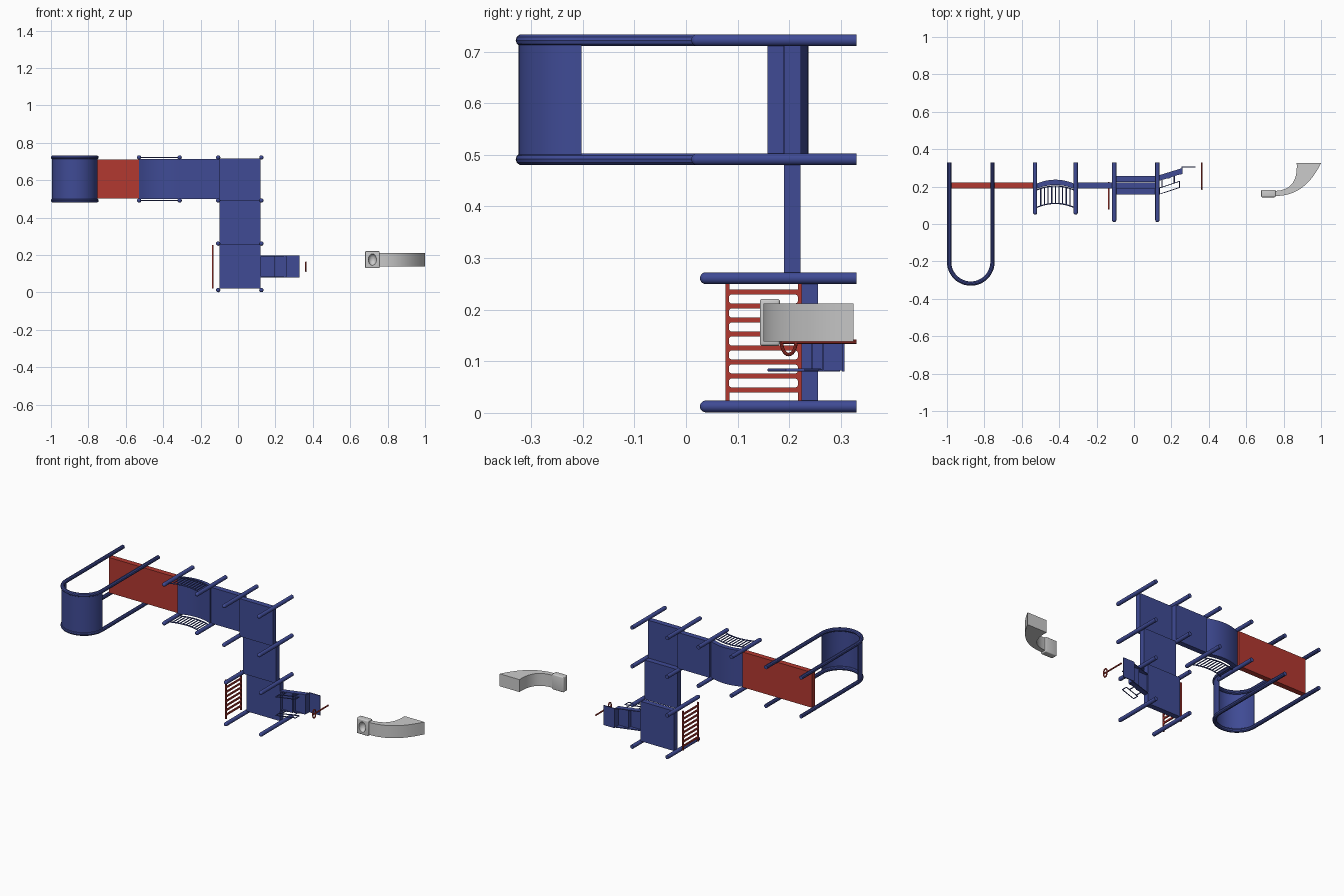
import bpy, bmesh, math
from mathutils import Matrix

if "Cube" in bpy.data.objects:
    bpy.data.objects.remove(bpy.data.objects["Cube"])


def mat(name, c):
    m = bpy.data.materials.new(name)
    m.diffuse_color = (*c, 1)
    m.use_nodes = True
    m.node_tree.nodes["Principled BSDF"].inputs["Base Color"].default_value = m.diffuse_color
    return m


BLUE = mat("blue_paint", (0.05, 0.07, 0.30))
RED = mat("red_paint", (0.45, 0.04, 0.03))


def add(name, mesh, m=None, smooth=False):
    ob = bpy.data.objects.new(name, mesh)
    bpy.context.collection.objects.link(ob)
    if m:
        mesh.materials.clear()
        mesh.materials.append(m)
    if smooth:
        bpy.ops.object.select_all(action='DESELECT')
        ob.select_set(True)
        bpy.context.view_layer.objects.active = ob
        bpy.ops.object.shade_smooth_by_angle(angle=math.radians(35))
    return ob


def from_bm(name, bm, m=None, smooth=False):
    bmesh.ops.recalc_face_normals(bm, faces=bm.faces)
    me = bpy.data.meshes.new(name)
    bm.to_mesh(me)
    bm.free()
    return add(name, me, m, smooth)


def box(name, lo, hi, m=None, bevel=0):
    bm = bmesh.new()
    bmesh.ops.create_cube(bm, size=1)
    for v in bm.verts:
        v.co = [(a + b) / 2 + c * (b - a) for a, b, c in zip(lo, hi, v.co)]
    if bevel:
        bmesh.ops.bevel(bm, geom=bm.edges[:], offset=bevel, segments=3,
                        profile=0.5, affect='EDGES')
    return from_bm(name, bm, m, bool(bevel))


def prism(name, pts, z0, z1, m=None, smooth=False):
    # xy outline extruded along z
    bm = bmesh.new()
    f = bm.faces.new([bm.verts.new((x, y, z0)) for x, y in pts])
    r = bmesh.ops.extrude_face_region(bm, geom=[f])
    for v in r['geom']:
        if isinstance(v, bmesh.types.BMVert):
            v.co.z = z1
    return from_bm(name, bm, m, smooth)


def curve_mesh(name, loops, m, cyclic=False, bevel=0, plate=0):
    # tubes along 3D paths, or a filled 2D plate with holes
    cu = bpy.data.curves.new(name, 'CURVE')
    cu.dimensions = '2D' if plate else '3D'
    cu.fill_mode = 'BOTH' if plate else 'FULL'
    cu.bevel_depth, cu.bevel_resolution, cu.extrude = bevel, 3, plate
    cu.use_fill_caps = not plate
    for pts in loops:
        s = cu.splines.new('POLY')
        s.points.add(len(pts) - 1)
        for p, c in zip(s.points, pts):
            p.co = (*c, 1)
        s.use_cyclic_u = cyclic
    tmp = bpy.data.objects.new("tmp", cu)
    me = bpy.data.meshes.new_from_object(tmp)
    bpy.data.objects.remove(tmp)
    return add(name, me, m, True)


R, GROUND = 0.0115, 0.33
Z = [0.0125, 0.261, 0.4915, 0.722]


# posts with domed caps (the top of the playground points to -y)
def post(x, z, y):
    bm = bmesh.new()
    rot = Matrix.Rotation(math.pi / 2, 4, 'X')
    bmesh.ops.create_cone(bm, cap_ends=True, segments=20, radius1=R, radius2=R,
                          depth=GROUND - y - R,
                          matrix=Matrix.Translation((x, (GROUND + y + R) / 2, z)) @ rot)
    bmesh.ops.create_uvsphere(bm, u_segments=20, v_segments=10, radius=R,
                              matrix=Matrix.Translation((x, y + R, z)) @ rot)
    from_bm("post", bm, BLUE, True)


for z in Z:
    for x in (-0.106, 0.125):
        post(x, z, 0.01 if z > 0.4 else 0.027)
for z in Z[2:]:
    for x in (-0.529, -0.312):
        post(x, z, 0.05)

# arched roof hoops and roof sheet
CX, CY, CR = -0.8725, -0.2025, 0.116
ang = [math.pi * i / 24 for i in range(25)]
for z in Z[2:]:
    path = [(CX - CR, GROUND, z)]
    path += [(CX - CR * math.cos(a), CY - CR * math.sin(a), z) for a in ang]
    path += [(CX + CR, GROUND, z)]
    curve_mesh("roof_hoop", [path], BLUE, bevel=R)


def arc(r, angles):
    return [(CX - r * math.cos(a), CY - r * math.sin(a)) for a in angles]


prism("roof_sheet", arc(0.122, ang) + arc(0.117, ang[::-1]), 0.499, 0.714, BLUE, True)

# decks
for name, x0, x1, y0, z0, z1, m in (
        ("red_deck_end", -0.985, -0.758, 0.191, 0.502, 0.712, RED),
        ("red_deck", -0.758, -0.529, 0.191, 0.502, 0.712, RED),
        ("link_deck", -0.312, -0.1, 0.191, 0.5, 0.714, BLUE),
        ("top_deck", -0.1, 0.119, 0.158, 0.491, 0.716, BLUE),
        ("middle_deck", -0.1, 0.119, 0.19, 0.257, 0.491, BLUE),
        ("low_deck", -0.1, 0.119, 0.224, 0.02, 0.257, BLUE)):
    box(name, (x0, y0, z0), (x1, y0 + 0.032, z1), m)


# curved bridge with barred railings
def sag(x, y):
    t = (x + 0.4205) / 0.1085
    return y + 0.025 * (1 - t * t)


xs = [-0.529 + 0.217 * i / 12 for i in range(13)]
prism("bridge", [(x, sag(x, 0.184)) for x in xs] +
      [(x, sag(x, 0.212)) for x in xs[::-1]], 0.5, 0.714, BLUE, True)
bars = [-0.4205 + 0.0195 * i for i in range(-4, 5)]
for z in Z[2:]:
    curve_mesh("bridge_railing",
               [[(x, sag(x, y), z) for x in xs] for y in (0.085, 0.178)] +
               [[(x, sag(x, 0.085), z), (x, sag(x, 0.178), z)] for x in bars],
               BLUE, bevel=0.0032)


# red barred panel: a plate with rounded slots
def slot(x0, x1, y0, y1, r):
    out = []
    for cx, cy, a0 in ((x1 - r, y1 - r, 0), (x0 + r, y1 - r, 90),
                       (x0 + r, y0 + r, 180), (x1 - r, y0 + r, 270)):
        for i in range(5):
            a = math.radians(a0 + i * 22.5)
            out.append((cx + r * math.cos(a), cy + r * math.sin(a), 0))
    return out


bz = [0.0445 + 0.0271 * i for i in range(8)]
loops = [slot(0.077, 0.224, bz[0] - 0.0048, bz[-1] + 0.0048, 0.0005)]
loops += [slot(0.083, 0.217, a + 0.0048, b - 0.0048, 0.006) for a, b in zip(bz, bz[1:])]
panel = curve_mesh("red_panel", loops, RED, cyclic=True, plate=0.0035)
panel.data.transform(Matrix(((0, 0, 1, -0.135), (1, 0, 0, 0), (0, 1, 0, 0), (0, 0, 0, 1))))
for y in (0.077, 0.217):
    for z0, z1 in ((0.02, bz[0] - 0.004), (bz[-1] + 0.004, 0.254)):
        box("red_panel_rail", (-0.1385, y, z0), (-0.1315, y + 0.007, z1), RED)

# steps: side stringers, treads and risers
for z in (0.08, 0.192):
    prism("step_stringer", [(0.119, 0.226), (0.255, 0.268), (0.255, 0.298),
                            (0.119, 0.256)], z, z + 0.005, BLUE)
for i, (x0, x1, y) in enumerate(((0.119, 0.19, 0.243), (0.19, 0.255, 0.264),
                                 (0.255, 0.33, 0.302))):
    box("tread", (x0, y, 0.08), (x1, y + 0.005, 0.197), BLUE)
    box("riser", (x0, y - (0.019, 0.019, 0.036)[i], 0.082),
        (x0 + 0.005, y + 0.002, 0.195), BLUE)

# step handrails
for z in (0.083, 0.194):
    curve_mesh("handrail", [[(0.137, 0.16, z), (0.137, 0.193, z), (0.243, 0.228, z),
                             (0.243, 0.195, z)]], BLUE, cyclic=True, bevel=0.003)
    curve_mesh("handrail_leg", [[(0.15, 0.195, z), (0.15, 0.242, z)],
                                [(0.215, 0.218, z), (0.215, 0.262, z)]], BLUE, bevel=0.003)

# red pole with oval ring
ring = [(0.363, 0.199 + 0.014 * math.cos(i * math.pi / 12),
         0.138 + 0.025 * math.sin(i * math.pi / 12)) for i in range(24)]
curve_mesh("ring", [ring], RED, cyclic=True, bevel=0.0036)
curve_mesh("pole", [[(0.363, 0.186, 0.138), (0.363, GROUND, 0.138)]], RED, bevel=0.0045)


# grey curved slide body
def bez(p0, p1, p2, p3, n=14):
    out = []
    for i in range(n + 1):
        t = i / n
        u = 1 - t
        out.append(tuple(u**3 * a + 3 * u * u * t * b + 3 * u * t * t * c + t**3 * d
                         for a, b, c, d in zip(p0, p1, p2, p3)))
    return out


outer = bez((0.75, 0.15), (0.87, 0.147), (0.945, 0.215), (1.0, 0.325))
inner = bez((0.87, 0.325), (0.875, 0.23), (0.84, 0.178), (0.75, 0.177))
prism("grey_curved_body", outer + inner, 0.138, 0.212, None, True)

# grey entry block with oval recess
block = box("grey_entry_block", (0.68, 0.143, 0.13), (0.757, 0.182, 0.221), None, 0.005)
bm = bmesh.new()
bmesh.ops.create_uvsphere(bm, u_segments=28, v_segments=14, radius=1,
                          matrix=Matrix.Translation((0.7185, 0.14, 0.1755)) @
                          Matrix.Diagonal((0.022, 0.025, 0.031, 1)))
cutter = from_bm("recess_cutter", bm)
cutter.hide_render = True
cutter.hide_set(True)
mod = block.modifiers.new("recess", 'BOOLEAN')
mod.operation, mod.object = 'DIFFERENCE', cutter
